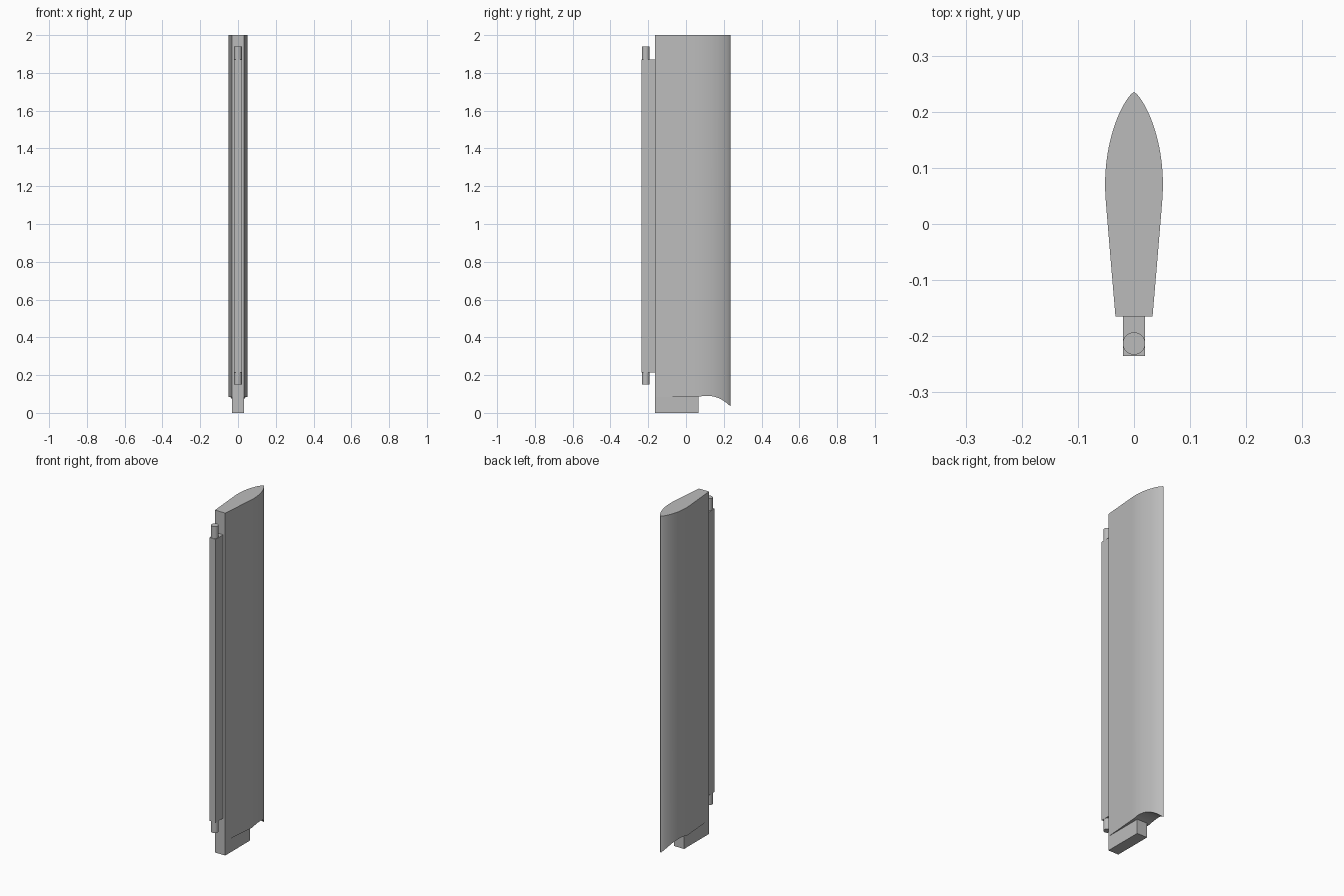
import bpy
import bmesh
import math

cube = bpy.data.objects.get("Cube")
if cube:
    bpy.data.objects.remove(cube, do_unlink=True)

GREY = (0.5, 0.5, 0.5, 1)
grey = bpy.data.materials.new("plain grey")
grey.use_nodes = True
grey.diffuse_color = GREY
grey.node_tree.nodes["Principled BSDF"].inputs["Base Color"].default_value = GREY

FRONT, WIDEST, TIP, TOP = -0.165, 0.07, 0.235, 2.0
HALF = 0.0515


def finish(obj, angle=30):
    obj.data.materials.append(grey)
    bpy.ops.object.select_all(action="DESELECT")
    obj.select_set(True)
    bpy.context.view_layer.objects.active = obj
    bpy.ops.object.shade_smooth_by_angle(angle=math.radians(angle))


def box(name, half_x, y0, y1, z0, z1):
    bpy.ops.mesh.primitive_cube_add(size=1, location=(0, (y0 + y1) / 2, (z0 + z1) / 2))
    obj = bpy.context.object
    obj.name = name
    obj.scale = (2 * half_x, y1 - y0, z1 - z0)
    bpy.ops.object.transform_apply(location=False, rotation=False, scale=True)
    finish(obj)


def half_width(y):
    """Straight taper at the front, rounded point at the back."""
    if y < 0.04:
        return 0.033 + (y - FRONT) / (0.04 - FRONT) * 0.0175
    t = (y - WIDEST) / (TIP - WIDEST)
    return HALF * max(0, 1 - t * t) ** 0.75


def bottom(y):
    """Flat lower edge that arches and then drops to the trailing edge."""
    if y < 0.06:
        return 0.083
    return 0.09 - 0.055 * (abs(y - 0.11) / (TIP - 0.11)) ** 2.2


# Blade: stations along y, each with a left/right, top/bottom vertex
stations = [FRONT, -0.07]
stations += [0.04 + (TIP - 0.04) * math.sin(i / 28 * math.pi / 2) for i in range(28)]
bm = bmesh.new()
rings = []
for y in stations:
    w, z = half_width(y), bottom(y)
    rings.append([bm.verts.new(p) for p in
                  ((-w, y, z), (w, y, z), (w, y, TOP), (-w, y, TOP))])
low = bm.verts.new((0, TIP, bottom(TIP)))
high = bm.verts.new((0, TIP, TOP))
rings.append([low, low, high, high])
bm.faces.new(rings[0])
for a, b in zip(rings, rings[1:]):
    for i in range(4):
        j = (i + 1) % 4
        corners = list(dict.fromkeys((a[i], a[j], b[j], b[i])))
        bm.faces.new(corners)
bmesh.ops.recalc_face_normals(bm, faces=bm.faces)
mesh = bpy.data.meshes.new("blade")
bm.to_mesh(mesh)
bm.free()
blade = bpy.data.objects.new("blade", mesh)
bpy.context.collection.objects.link(blade)
finish(blade)

# Foot block under the blade and hinge bar along its front edge
box("foot_block", 0.033, FRONT, 0.065, 0, 0.12)
box("hinge_bar", 0.02, -0.235, FRONT + 0.005, 0.215, 1.87)

# Hinge pin showing at both ends of the bar
bpy.ops.mesh.primitive_cylinder_add(vertices=32, radius=0.02, depth=1.79,
                                    location=(0, -0.213, 1.045))
pin = bpy.context.object
pin.name = "hinge_pin"
finish(pin)
